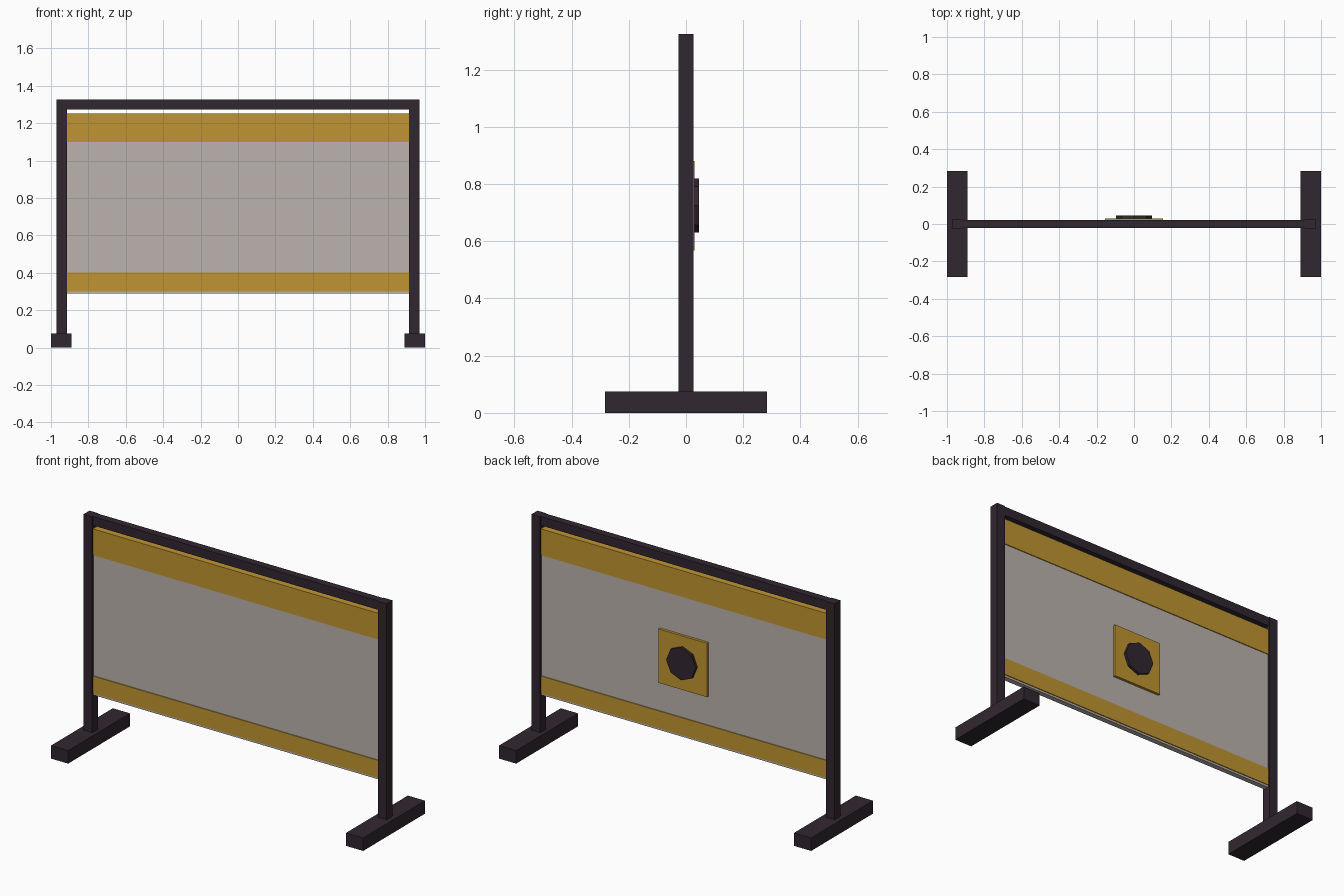
import bpy
import math

default = bpy.data.objects.get("Cube")
if default:
    bpy.data.objects.remove(default, do_unlink=True)


def material(name, rgb):
    mat = bpy.data.materials.new(name)
    mat.use_nodes = True
    color = (*rgb, 1)
    mat.diffuse_color = color
    mat.node_tree.nodes["Principled BSDF"].inputs["Base Color"].default_value = color
    return mat


dark = material("dark_frame", (0.031, 0.020, 0.030))
ochre = material("ochre", (0.53, 0.30, 0.031))
grey = material("warm_grey", (0.50, 0.45, 0.42))


def box(name, x, y, z, mat):
    """Box from (min, max) pairs on each axis."""
    bpy.ops.mesh.primitive_cube_add(size=1)
    obj = bpy.context.object
    obj.name = name
    spans = (x, y, z)
    for v in obj.data.vertices:
        v.co = [lo if c < 0 else hi for c, (lo, hi) in zip(v.co, spans)]
    obj.data.materials.append(mat)
    return obj


# Feet and posts on both sides
for side, s in (("left", 1), ("right", -1)):
    foot_x = sorted((s * 0.89, s * 1.0))
    post_x = sorted((s * 0.915, s * 0.97))
    box(side + "_foot", foot_x, (-0.283, 0.283), (0, 0.075), dark)
    box(side + "_post", post_x, (-0.027, 0.027), (0.075, 1.325), dark)

# Top rail between the posts
box("top_rail", (-0.915, 0.915), (-0.022, 0.022), (1.273, 1.325), dark)

# Board with a wide upper band and a narrow lower band
box("board", (-0.915, 0.915), (-0.015, 0.015), (0.288, 1.248), grey)
box("upper_band", (-0.915, 0.915), (-0.02, 0.02), (1.10, 1.252), ochre)
box("lower_band", (-0.915, 0.915), (-0.02, 0.02), (0.30, 0.40), ochre)

# Square plate and eight-sided knob on the back
box("back_plate", (-0.156, 0.156), (0.01, 0.03), (0.568, 0.88), ochre)
bpy.ops.mesh.primitive_cylinder_add(
    vertices=8, radius=0.095, depth=0.025,
    location=(0, 0.0335, 0.725), rotation=(math.pi / 2, 0, 0))
knob = bpy.context.object
knob.name = "back_knob"
knob.data.materials.append(dark)
